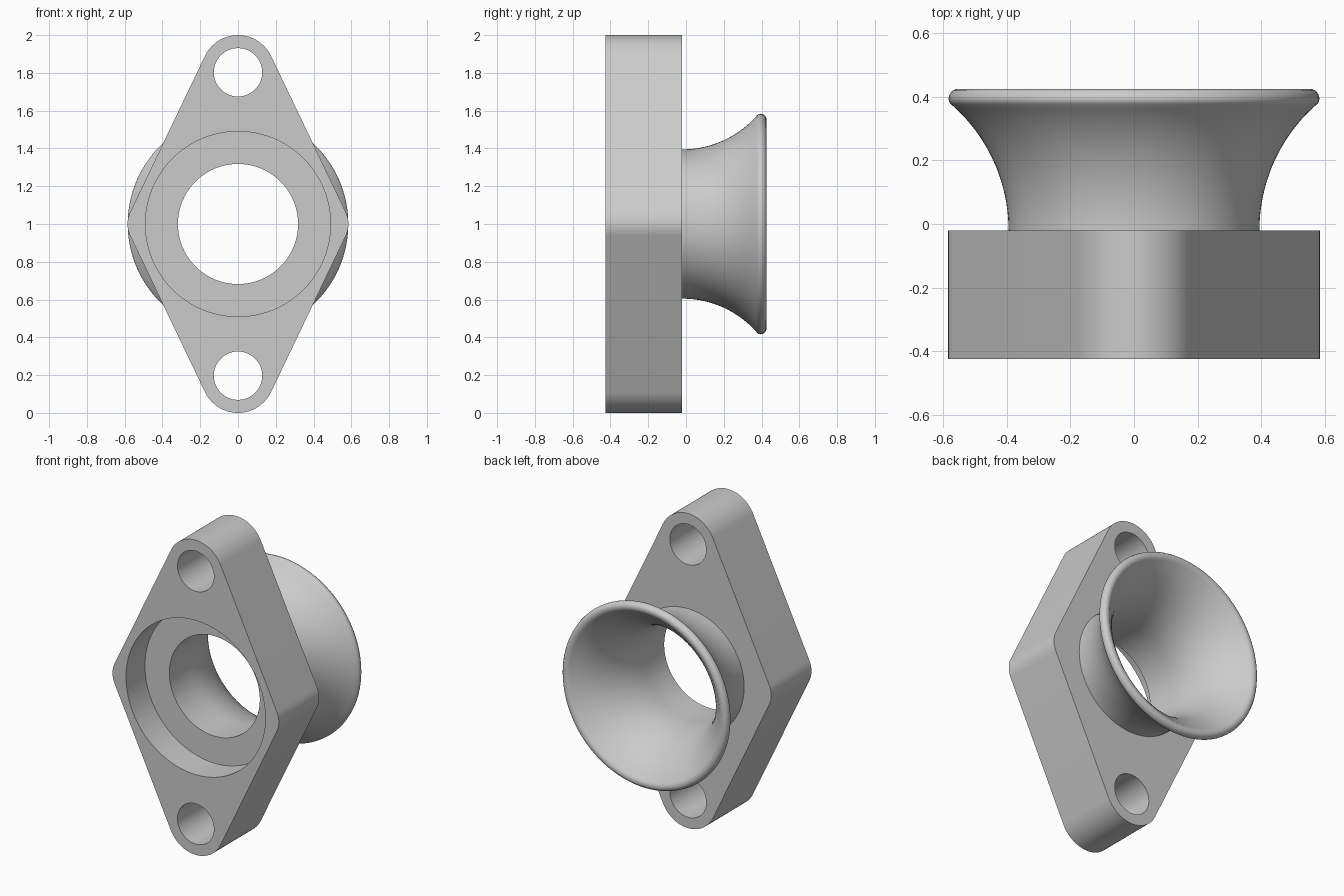
import bpy, bmesh, math
from mathutils import Vector

FRONT, BACK = -0.425, -0.02      # plate faces along y
MID = 1.0                        # height of the bore axis
SEGMENTS = 96

cube = bpy.data.objects.get("Cube")
if cube:
    bpy.data.objects.remove(cube, do_unlink=True)

grey = bpy.data.materials.new("light grey")
grey.use_nodes = True
colour = (0.6, 0.6, 0.6, 1)
grey.diffuse_color = colour
grey.node_tree.nodes["Principled BSDF"].inputs["Base Color"].default_value = colour


def make_object(name, bm):
    bmesh.ops.recalc_face_normals(bm, faces=bm.faces)
    mesh = bpy.data.meshes.new(name)
    bm.to_mesh(mesh)
    bm.free()
    mesh.materials.append(grey)
    obj = bpy.data.objects.new(name, mesh)
    bpy.context.collection.objects.link(obj)
    return obj


def activate(obj):
    bpy.ops.object.select_all(action="DESELECT")
    obj.select_set(True)
    bpy.context.view_layer.objects.active = obj


def arc(cx, cz, radius, start, end, steps):
    angles = [start + (end - start) * i / steps for i in range(steps + 1)]
    return [(cx + radius * math.cos(a), cz + radius * math.sin(a)) for a in angles]


def prism(name, outline, y0, y1):
    bm = bmesh.new()
    face = bm.faces.new([bm.verts.new((x, y0, z)) for x, z in outline])
    side = bmesh.ops.extrude_face_region(bm, geom=[face])
    moved = [v for v in side["geom"] if isinstance(v, bmesh.types.BMVert)]
    bmesh.ops.translate(bm, verts=moved, vec=(0, y1 - y0, 0))
    return make_object(name, bm)


def drill(target, z, radius, y0, y1):
    circle = arc(0, z, radius, 0, math.tau, SEGMENTS)[:-1]
    cutter = prism("cutter", circle, y0, y1)
    cutter.hide_render = True
    mod = target.modifiers.new("drill", "BOOLEAN")
    mod.operation, mod.solver, mod.object = "DIFFERENCE", "EXACT", cutter
    activate(target)
    bpy.ops.object.modifier_apply(modifier=mod.name)
    bpy.data.objects.remove(cutter, do_unlink=True)


# Diamond flange plate: rounded side corners and rounded ends
tilt = math.atan2(0.432, 0.902)
side_x, side_r = 0.439, 0.146
tip_z, tip_r = 0.806, 0.194
outline = (arc(side_x, MID, side_r, -tilt, tilt, 12)
           + arc(0, MID + tip_z, tip_r, tilt, math.pi - tilt, 32)
           + arc(-side_x, MID, side_r, math.pi - tilt, math.pi + tilt, 12)
           + arc(0, MID - tip_z, tip_r, math.pi + tilt, math.tau - tilt, 32))
plate = prism("flange_plate", outline, FRONT, BACK)

# Bolt holes, through bore and front counterbore
for sign in (1, -1):
    drill(plate, MID + sign * 0.803, 0.128, FRONT - 0.1, BACK + 0.1)
drill(plate, MID, 0.318, FRONT - 0.1, BACK + 0.1)
drill(plate, MID, 0.49, FRONT - 0.1, FRONT + 0.19)


# Flared horn: outer sweep, rolled lip, inner sweep
def flare(r0, r1, y1, steps=20):
    dr, dy = r1 - r0, y1 - BACK
    radius = (dr * dr + dy * dy) / (2 * dr)
    end = math.asin(dy / radius)
    return [(r0 + radius * (1 - math.cos(end * i / steps)),
             BACK + radius * math.sin(end * i / steps)) for i in range(steps + 1)]


lip = [(0.583, 0.386), (0.584, 0.397), (0.580, 0.410), (0.572, 0.420),
       (0.560, 0.425), (0.546, 0.424), (0.535, 0.419)]
profile = flare(0.395, 0.577, 0.378) + lip + flare(0.318, 0.525, 0.41)[::-1]
bm = bmesh.new()
ring = [bm.verts.new((r, y, MID)) for r, y in profile]
edges = [bm.edges.new(pair) for pair in zip(ring, ring[1:])]
bmesh.ops.spin(bm, geom=ring + edges, cent=Vector((0, 0, MID)), axis=(0, 1, 0),
               angle=math.tau, steps=SEGMENTS, use_merge=True)
bmesh.ops.remove_doubles(bm, verts=bm.verts, dist=0.0001)
horn = make_object("flared_horn", bm)

for obj in (plate, horn):
    activate(obj)
    bpy.ops.object.shade_smooth_by_angle(angle=math.radians(35))
